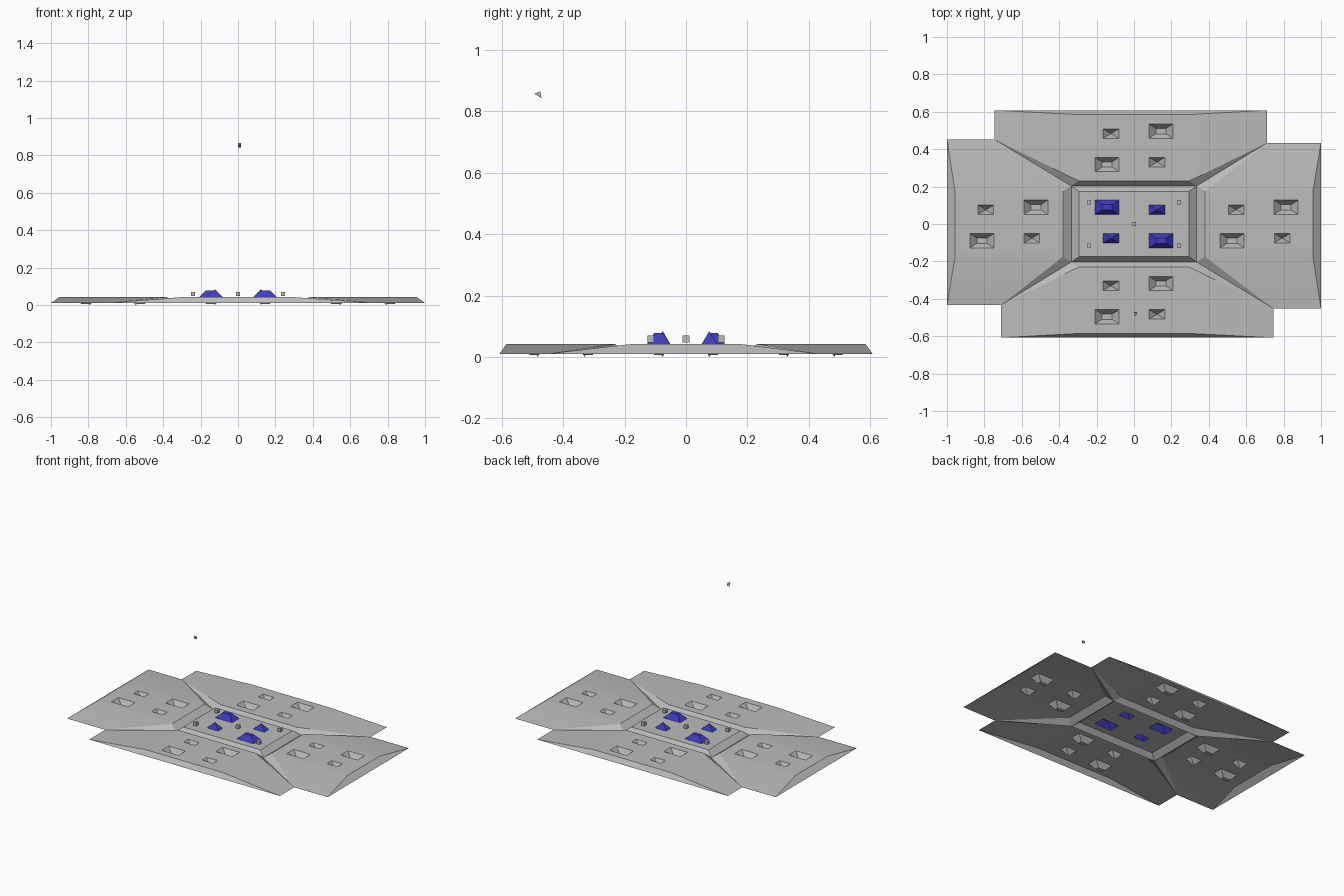
import bpy, bmesh, math
from mathutils import Vector

if "Cube" in bpy.data.objects:
    bpy.data.objects.remove(bpy.data.objects["Cube"])

TOP, LOW = 0.042, 0.01          # plateau height and rim height
HX, HY = 0.295, 0.175           # half size of the central platform
VX, VY = 0.335, 0.203           # half size of the trench bottom


def material(name, rgb):
    m = bpy.data.materials.new(name)
    m.use_nodes = True
    m.diffuse_color = (*rgb, 1)
    m.node_tree.nodes["Principled BSDF"].inputs["Base Color"].default_value = (*rgb, 1)
    return m


GREY = material("stone grey", (0.5, 0.5, 0.5))
BLUE = material("deep blue", (0.055, 0.045, 0.55))


def face(bm, pts):
    f = bm.faces.new([bm.verts.new(p) for p in pts])
    f.normal_update()
    if f.normal.z < 0:
        f.normal_flip()
    return f


def finish(bm, name, mats):
    bmesh.ops.remove_doubles(bm, verts=bm.verts, dist=0.0005)
    mesh = bpy.data.meshes.new(name)
    bm.to_mesh(mesh)
    bm.free()
    for m in mats:
        mesh.materials.append(m)
    ob = bpy.data.objects.new(name, mesh)
    bpy.context.collection.objects.link(ob)
    bpy.ops.object.select_all(action="DESELECT")
    bpy.context.view_layer.objects.active = ob
    ob.select_set(True)
    bpy.ops.object.shade_smooth_by_angle(angle=math.radians(25))
    return ob


def rect(cx, cy, hx, hy, z):
    return [(cx + sx * hx, cy + sy * hy, z)
            for sx, sy in ((-1, -1), (1, -1), (1, 1), (-1, 1))]


def pad(bm, cx, cy, x0, x1, y0, y1, flip, rise):
    """Flat plate with two large frustums and two small pyramids, raised or sunk."""
    spots = []
    for s in (-1, 1):
        spots.append((cx + s * flip * 0.144, cy + s * 0.089, 0.064, 0.038, True))
        spots.append((cx - s * flip * 0.123, cy + s * 0.076, 0.042, 0.025, False))
    xs = sorted({x0, x1} | {p[0] + s * p[2] for p in spots for s in (-1, 1)})
    ys = sorted({y0, y1} | {p[1] + s * p[3] for p in spots for s in (-1, 1)})
    for xa, xb in zip(xs, xs[1:]):
        for ya, yb in zip(ys, ys[1:]):
            mx, my = (xa + xb) / 2, (ya + yb) / 2
            if not any(abs(mx - p[0]) < p[2] and abs(my - p[1]) < p[3] for p in spots):
                face(bm, rect(mx, my, (xb - xa) / 2, (yb - ya) / 2, TOP))
    for px, py, hx, hy, large in spots:
        base = rect(px, py, hx, hy, TOP)
        if large:
            cap = rect(px, py, 0.027, 0.014, TOP + rise * 0.036)
            sides = [face(bm, cap)]
        else:
            cap = [(px, py, TOP + rise * 0.042)] * 4
            sides = []
        for i in range(4):
            j = (i + 1) % 4
            ring = [base[i], base[j], cap[j], cap[i]]
            sides.append(face(bm, ring if large else ring[:3]))
        if rise > 0:
            for f in sides:
                f.material_index = 1
    return xs, ys


# Quarter turns: u runs along the panel, v points away from the centre
TURNS = [lambda u, v: (u, -v), lambda u, v: (v, u),
         lambda u, v: (-u, v), lambda u, v: (-v, -u)]

# Central platform with blue peaks and its sloping walls
bm = bmesh.new()
pad(bm, 0, 0, -HX, HX, -HY, HY, -1, 1)
for k, turn in enumerate(TURNS):
    h, d, vh, vd = (HX, HY, VX, VY) if k % 2 == 0 else (HY, HX, VY, VX)
    face(bm, [(*turn(-h, d), TOP), (*turn(h, d), TOP),
              (*turn(vh, vd), LOW), (*turn(-vh, vd), LOW)])
finish(bm, "central_platform", [GREY, BLUE])

# Four surrounding panels with sunken pits, ramps, trench wall and outer rim
NAMES = ["front_panel", "left_panel", "back_panel", "right_panel"]
for k, (turn, name) in enumerate(zip(TURNS, NAMES)):
    if k % 2 == 0:
        h, vh, vd, inner, outer_top, outer = HX, VX, VY, 0.23, 0.585, 0.608
        ends = [(-0.71, 0.433), (0.745, 0.452)]
        mid = 0.407
    else:
        h, vh, vd, inner, outer_top, outer = HY, VY, VX, 0.38, 0.957, 1.0
        ends = [(-0.452, 0.745), (0.433, 0.71)]
        mid = 0.669

    def at(u, v, z):
        return (*turn(u, v), z)

    bm = bmesh.new()
    (xa, ya), (xb, yb) = turn(-h, inner), turn(h, outer_top)
    xs, ys = pad(bm, *turn(0, mid), min(xa, xb), max(xa, xb),
                 min(ya, yb), max(ya, yb), 1, -1)
    cuts = sorted(abs(c) for c in (ys if k % 2 == 0 else xs))
    face(bm, [at(-h, inner, TOP), at(h, inner, TOP), at(vh, vd, LOW), at(-vh, vd, LOW)])
    face(bm, [at(-h, outer_top, TOP), at(h, outer_top, TOP),
              at(ends[1][0], outer, LOW), at(ends[0][0], outer, LOW)])
    for s, (eu, ev) in zip((-1, 1), ends):
        face(bm, [at(s * h, c, TOP) for c in cuts] + [at(eu, outer, LOW), at(eu, ev, LOW)])
        face(bm, [at(s * h, inner, TOP), at(eu, ev, LOW), at(s * vh, vd, LOW)])
    finish(bm, name, [GREY])

# Small marker blocks on the platform
for i, (x, y) in enumerate([(0, 0)] + [(a * 0.24, b * 0.115) for a in (-1, 1) for b in (-1, 1)]):
    bm = bmesh.new()
    bmesh.ops.create_cube(bm, size=0.022)
    bmesh.ops.translate(bm, verts=bm.verts, vec=(x, y, 0.058))
    finish(bm, f"marker_block_{i + 1}", [GREY])

# Tiny floating pointer high above the front panel
bm = bmesh.new()
base = [Vector((0.008 + sx * 0.009, -0.473 - sz * 0.002, 0.854 + sz * 0.011))
        for sx, sz in ((-1, -1), (1, -1), (1, 1), (-1, 1))]
tip = bm.verts.new((0.008, -0.495, 0.858))
ring = [bm.verts.new(p) for p in base]
bm.faces.new(ring)
for i in range(4):
    bm.faces.new((ring[i], ring[(i + 1) % 4], tip))
bmesh.ops.recalc_face_normals(bm, faces=bm.faces)
finish(bm, "floating_pointer", [GREY])
